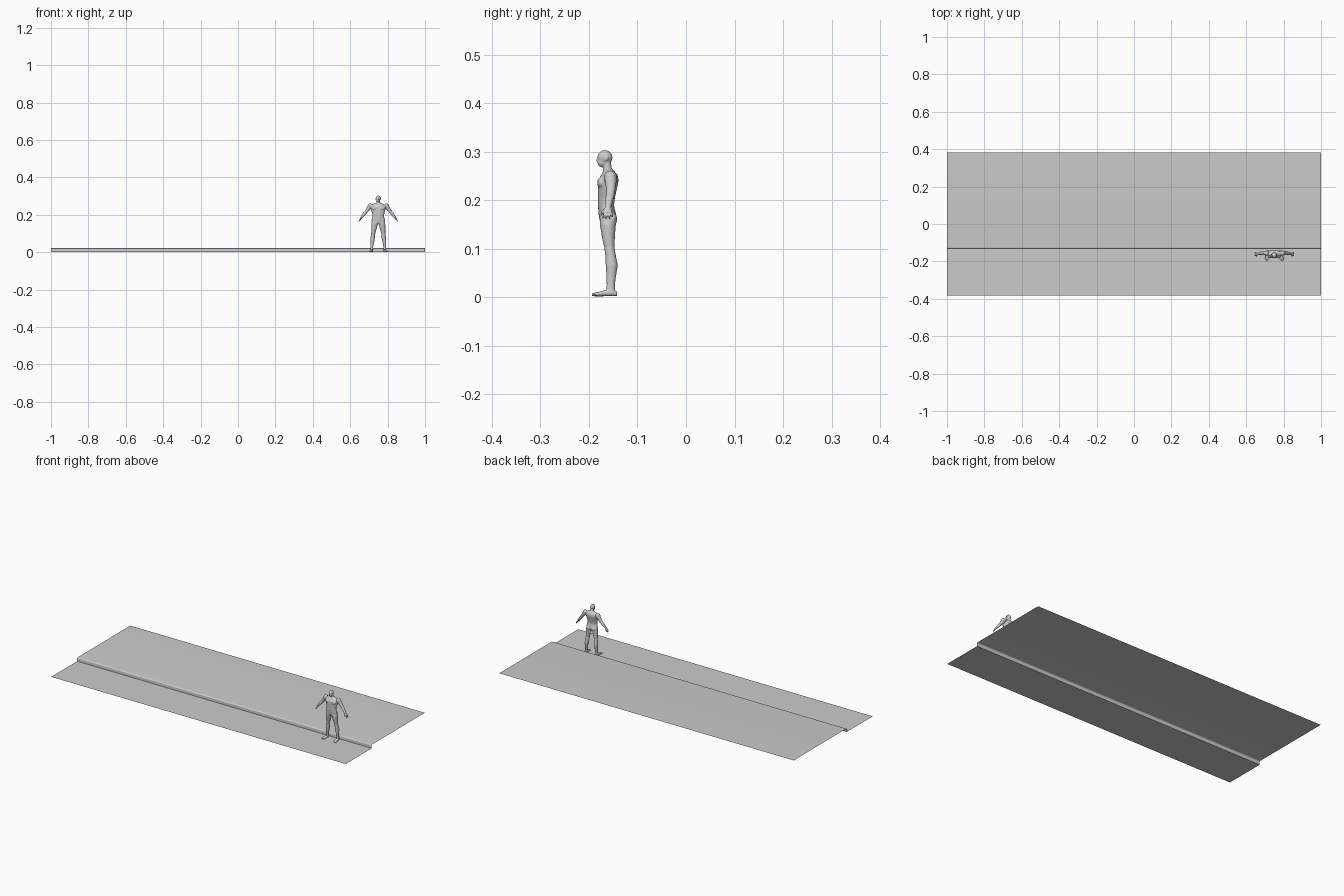
import bpy, bmesh, math
from mathutils import Vector

PX = 0.75  # figure position along x


def obj_from(name, bm):
    bmesh.ops.recalc_face_normals(bm, faces=bm.faces)
    me = bpy.data.meshes.new(name)
    bm.to_mesh(me)
    bm.free()
    ob = bpy.data.objects.new(name, me)
    bpy.context.collection.objects.link(ob)
    return ob


def loft(bm, rings, axis=None, n=24):
    """Closed tube; each ring is (x, y, z, half width, half depth)."""
    loops = []
    d = Vector(axis or (0, 0, 1)).normalized()
    v = Vector((0, 1, 0)) - d * d.y
    v.normalize()
    u = v.cross(d)
    for x, y, z, a, b in rings:
        c = Vector((x, y, z))
        loops.append([bm.verts.new(c + u * a * math.cos(t) + v * b * math.sin(t))
                      for t in (2 * math.pi * i / n for i in range(n))])
    for p, q in zip(loops, loops[1:]):
        for i in range(n):
            j = (i + 1) % n
            bm.faces.new((p[i], p[j], q[j], q[i]))
    bm.faces.new(loops[0])
    bm.faces.new(loops[-1])


def ball(bm, c, r):
    vs = bmesh.ops.create_uvsphere(bm, u_segments=20, v_segments=12, radius=1)["verts"]
    for v in vs:
        v.co = Vector(c) + Vector(v.co[k] * r[k] for k in range(3))


# pavement: open sheet with a road, a rounded kerb and a raised walkway
profile = [(-0.383, 0), (-0.132, 0), (-0.132, 0.016)]
for k in range(1, 7):
    t = math.pi / 2 * k / 6
    profile.append((-0.125 - 0.007 * math.cos(t), 0.016 + 0.006 * math.sin(t)))
profile.append((0.383, 0.022))
bm = bmesh.new()
rows = [(bm.verts.new((-1, y, z)), bm.verts.new((1, y, z))) for y, z in profile]
for (a, b), (c, d) in zip(rows, rows[1:]):
    bm.faces.new((a, b, d, c))
pavement = obj_from("pavement_with_kerb", bm)
pavement.data.update()
if pavement.data.polygons[0].normal.z < 0:
    pavement.data.flip_normals()

bm = bmesh.new()
# torso
loft(bm, [(0, -.161, .150, .024, .013), (0, -.161, .158, .034, .017),
          (0, -.162, .170, .036, .018), (0, -.165, .190, .031, .0165),
          (0, -.164, .205, .032, .0175), (0, -.162, .225, .038, .020),
          (0, -.160, .240, .042, .021), (0, -.158, .252, .040, .017),
          (0, -.159, .259, .026, .012), (0, -.161, .264, .013, .009)])
# neck and head
loft(bm, [(0, -.159, .252, .012, .010), (0, -.162, .266, .0095, .009),
          (0, -.164, .280, .0095, .009)])
ball(bm, (0, -.167, .288), (.0125, .0155, .0153))
ball(bm, (0, -.173, .279), (.0095, .0095, .011))
ball(bm, (0, -.1825, .2825), (.0018, .003, .004))

for s in (-1, 1):
    # chest and seat masses, ear
    ball(bm, (s * .017, -.174, .236), (.018, .009, .012))
    ball(bm, (s * .016, -.152, .161), (.016, .010, .014))
    ball(bm, (s * .0125, -.163, .286), (.0018, .003, .0045))
    # leg
    loft(bm, [(s * .018, -.161, .166, .015, .016), (s * .020, -.161, .150, .0175, .0165),
              (s * .023, -.160, .125, .0145, .0135), (s * .0265, -.158, .103, .011, .0105),
              (s * .029, -.155, .083, .0115, .011), (s * .031, -.153, .066, .0115, .0125),
              (s * .033, -.154, .045, .0085, .010), (s * .0345, -.155, .026, .0065, .0085),
              (s * .035, -.155, .008, .0075, .0095)])
    # foot
    loft(bm, [(s * .035, -.142, .007, .005, .0045), (s * .035, -.150, .0085, .0075, .0065),
              (s * .0365, -.165, .0085, .0085, .0065), (s * .0385, -.180, .0065, .0105, .0045),
              (s * .040, -.190, .0055, .0095, .0035), (s * .0405, -.194, .005, .006, .0022)],
         axis=(0, -1, .001))
    # shoulder and arm
    ball(bm, (s * .043, -.156, .247), (.014, .0135, .014))
    loft(bm, [(s * .040, -.156, .253, .0125, .0125), (s * .051, -.155, .236, .011, .0115),
              (s * .061, -.155, .222, .0092, .0095), (s * .070, -.156, .211, .008, .0085),
              (s * .077, -.158, .203, .0082, .009), (s * .086, -.160, .191, .0062, .007),
              (s * .092, -.161, .184, .0045, .006)], axis=(s * .6, 0, -.8))
    # hand with fanned fingers and thumb
    loft(bm, [(s * .091, -.161, .186, .0042, .0058), (s * .095, -.161, .180, .0042, .0085),
              (s * .099, -.161, .174, .0035, .0085)], axis=(s * .55, 0, -.83))
    for k, length in enumerate((.015, .017, .016, .0125)):
        y = -.168 + k * .0046
        dy = (k - 1.5) * .0022
        loft(bm, [(s * (.098 + f * length * .5), y + f * dy, .175 - f * length * .86, r, r)
                  for f, r in ((0, .0022), (.6, .0021), (1, .0014))],
             axis=(s * .5, 0, -.86), n=10)
    loft(bm, [(s * .093, -.166, .182, .003, .003), (s * .094, -.172, .175, .0026, .0026),
              (s * .095, -.1755, .169, .0015, .0015)], axis=(0, -.5, -.86), n=10)

figure = obj_from("standing_figure", bm)
figure.location.x = PX

# blend the overlapping masses into one smooth body
rm = figure.modifiers.new("blend", 'REMESH')
rm.mode = 'VOXEL'
rm.voxel_size = 0.0014
rm.use_smooth_shade = True
sm = figure.modifiers.new("soften", 'SMOOTH')
sm.factor = 0.5
sm.iterations = 4

for ob in (pavement, figure):
    bpy.ops.object.select_all(action='DESELECT')
    ob.select_set(True)
    bpy.context.view_layer.objects.active = ob
    bpy.ops.object.shade_smooth_by_angle(angle=math.radians(35))
